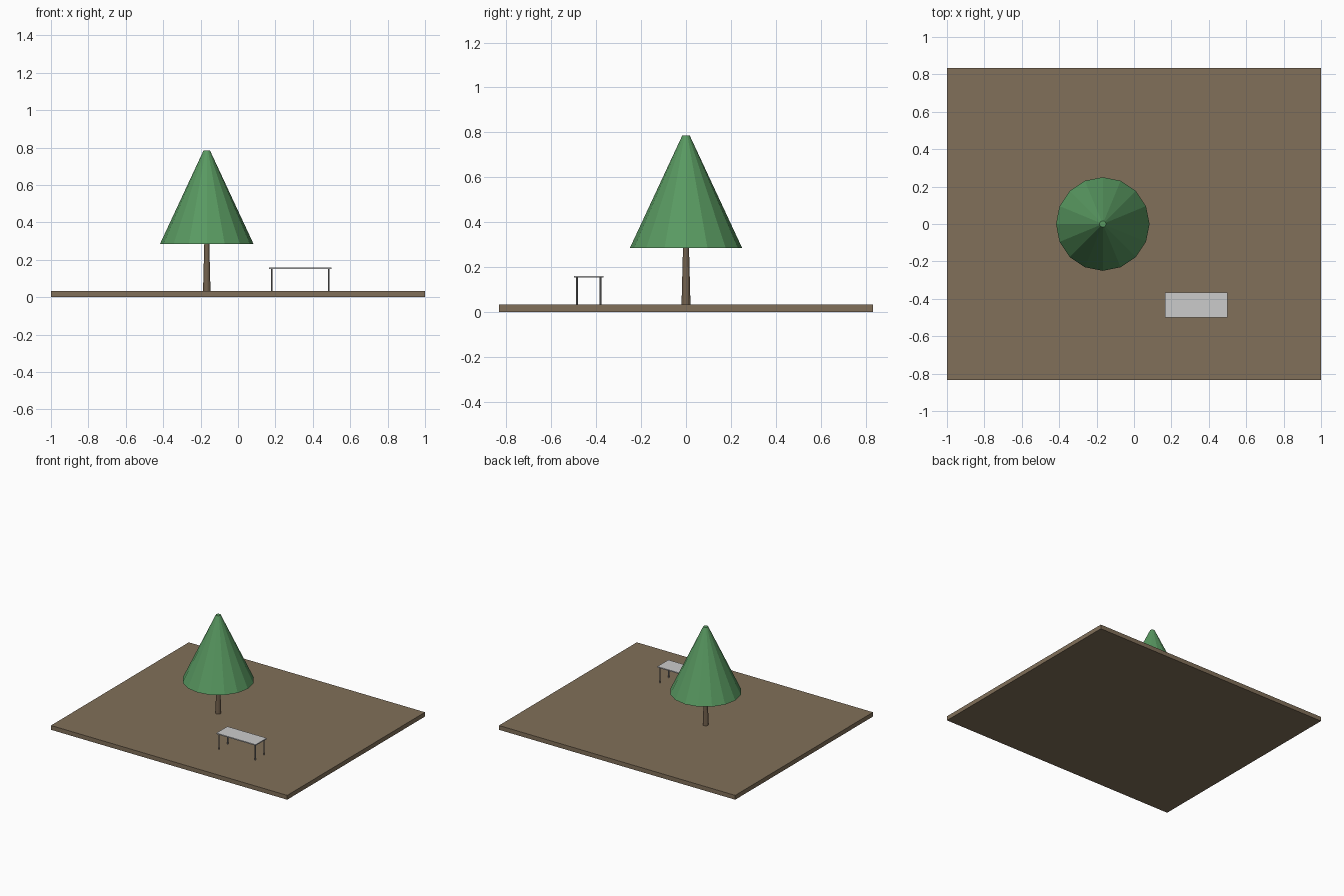
import bpy

cube = bpy.data.objects.get("Cube")
if cube:
    bpy.data.objects.remove(cube, do_unlink=True)


def material(name, color):
    mat = bpy.data.materials.new(name)
    mat.use_nodes = True
    mat.diffuse_color = (*color, 1)
    mat.node_tree.nodes["Principled BSDF"].inputs["Base Color"].default_value = (*color, 1)
    return mat


soil = material("soil brown", (0.22, 0.16, 0.10))
bark = material("bark brown", (0.17, 0.12, 0.075))
leaf = material("leaf green", (0.10, 0.32, 0.12))
slab = material("pale grey", (0.60, 0.60, 0.60))
metal = material("metal grey", (0.25, 0.25, 0.25))


def finish(name, mat):
    obj = bpy.context.object
    obj.name = name
    obj.data.materials.append(mat)
    return obj


def box(name, mat, low, high):
    center = [(a + b) / 2 for a, b in zip(low, high)]
    bpy.ops.mesh.primitive_cube_add(size=1, location=center)
    obj = finish(name, mat)
    obj.scale = [b - a for a, b in zip(low, high)]
    bpy.ops.object.transform_apply(location=False, rotation=False, scale=True)
    return obj


def cone(name, mat, x, y, z0, z1, r0, r1, sides):
    bpy.ops.mesh.primitive_cone_add(vertices=sides, radius1=r0, radius2=r1,
                                    depth=z1 - z0, location=(x, y, (z0 + z1) / 2))
    return finish(name, mat)


ground_top = 0.033

# Ground slab
box("ground", soil, (-1, -0.833, 0), (1, 0.833, ground_top))

# Tree
cone("trunk", bark, -0.167, 0, ground_top, 0.3, 0.02, 0.013, 12)
cone("foliage", leaf, -0.167, 0, 0.285, 0.785, 0.25, 0.017, 16)

# Bench seat on four thin legs
box("bench_seat", slab, (0.167, -0.5, 0.152), (0.5, -0.367, 0.16))
for side, x in (("right", 0.18), ("left", 0.486)):
    for end, y in (("front", -0.486), ("back", -0.381)):
        cone(f"bench_leg_{end}_{side}", metal, x, y, ground_top, 0.153, 0.004, 0.004, 8)
